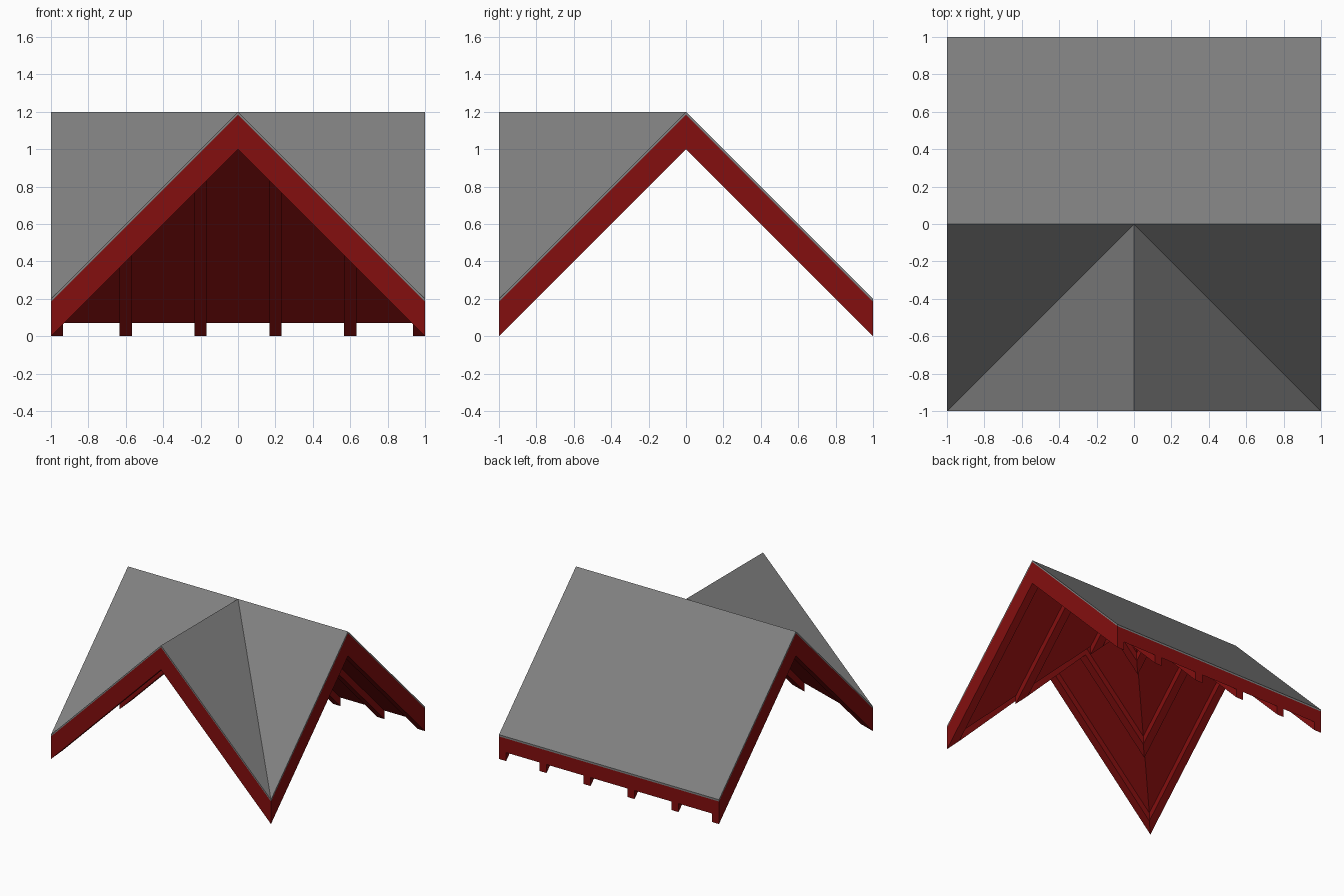
import bpy
import bmesh

cube = bpy.data.objects.get("Cube")
if cube:
    bpy.data.objects.remove(cube, do_unlink=True)


def material(name, colour):
    mat = bpy.data.materials.new(name)
    mat.use_nodes = True
    mat.diffuse_color = colour
    mat.node_tree.nodes["Principled BSDF"].inputs["Base Color"].default_value = colour
    return mat


GREY = material("roof_grey", (0.216, 0.216, 0.216, 1))
RED = material("timber_red", (0.23, 0.0045, 0.0045, 1))

BASE, SOFFIT, COVER, TOP = 0.0, 0.07, 0.185, 0.2   # vertical layer heights
WIDTH = 0.065                                       # rafter width


def roof_height(x, y):
    """Height of a ridge along x crossed by a half ridge towards the front."""
    return 1 - abs(y) if y > 0 else 1 - min(abs(x), abs(y))


def slab(name, polygons, low, high, mat):
    """Lay flat polygons on the roof slopes and thicken them straight up."""
    bm = bmesh.new()
    points = {}
    for poly in polygons:
        for x, y in poly:
            if (x, y) not in points:
                points[x, y] = bm.verts.new((x, y, roof_height(x, y) + low))
        bm.faces.new([points[p] for p in poly])
    bmesh.ops.recalc_face_normals(bm, faces=bm.faces)
    result = bmesh.ops.extrude_face_region(bm, geom=bm.faces[:], use_keep_orig=True)
    upper = [g for g in result["geom"] if isinstance(g, bmesh.types.BMVert)]
    bmesh.ops.translate(bm, verts=upper, vec=(0, 0, high - low))
    bmesh.ops.recalc_face_normals(bm, faces=bm.faces)
    mesh = bpy.data.meshes.new(name)
    bm.to_mesh(mesh)
    bm.free()
    mesh.materials.append(mat)
    obj = bpy.data.objects.new(name, mesh)
    bpy.context.collection.objects.link(obj)
    return obj


# Roof slopes: one full back slope, two front slopes and two cross gable slopes
slopes = [[(-1, 1), (-1, 0), (0, 0), (1, 0), (1, 1)]]
for s in (-1, 1):
    slopes.append([(0, 0), (s, 0), (s, -1)])
    slopes.append([(0, 0), (s, -1), (0, -1)])

slab("roof_boards", slopes, SOFFIT, COVER, RED)
slab("roof_covering", slopes, COVER, TOP, GREY)

# Rafters under each slope, mitred at the valleys
for i, centre in enumerate((0.2, 0.6, 1 - WIDTH / 2), 1):
    a, b = centre - WIDTH / 2, centre + WIDTH / 2
    for side, s in (("right", -1), ("left", 1)):
        parts = {
            "back": [(s * a, 0), (s * b, 0), (s * b, 1), (s * a, 1)],
            "front": [(s * a, 0), (s * b, 0), (s * b, -b), (s * a, -a)],
            "gable": [(0, -a), (0, -b), (s * b, -b), (s * a, -a)],
        }
        for part, poly in parts.items():
            slab(f"{part}_rafter_{side}_{i}", [poly], BASE, SOFFIT, RED)
